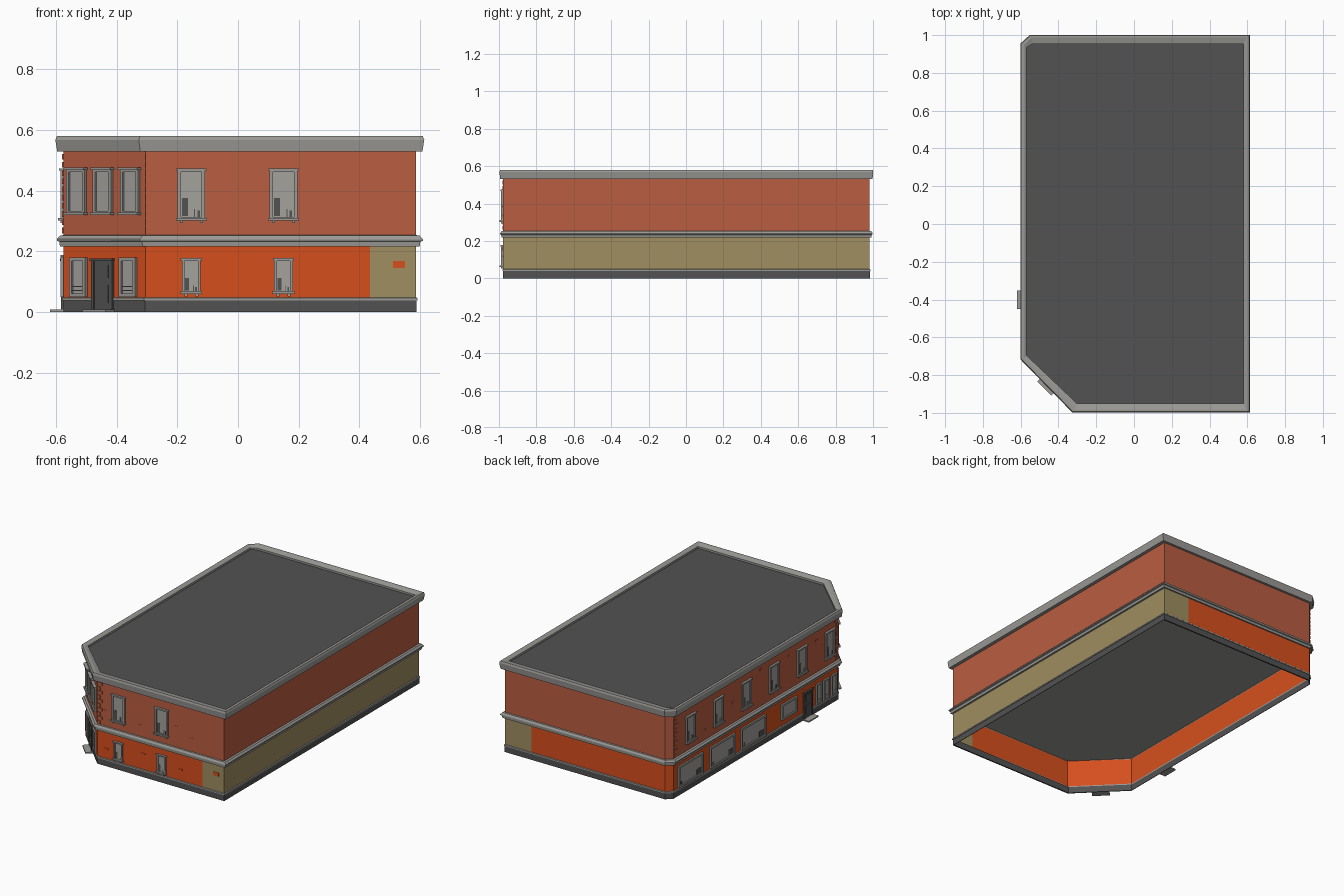
import bpy, bmesh, random
from mathutils import Matrix, Vector

if "Cube" in bpy.data.objects:
    bpy.data.objects.remove(bpy.data.objects["Cube"])

random.seed(4)


def material(name, r, g, b):
    lin = [((c / 255 + 0.055) / 1.055) ** 2.4 for c in (r, g, b)]
    m = bpy.data.materials.new(name)
    m.diffuse_color = (*lin, 1)
    m.use_nodes = True
    m.node_tree.nodes["Principled BSDF"].inputs["Base Color"].default_value = m.diffuse_color
    return m


BRICK = material("red brick", 186, 94, 65)
ORANGE = material("orange paint", 214, 79, 29)
TAN = material("tan plaster", 159, 142, 96)
STONE = material("grey stone", 155, 154, 150)
PANE = material("window pane", 163, 162, 156)
DARK = material("dark slate", 82, 82, 82)

# Footprint, counter-clockwise, with cut corners on the left
# (the two collinear points mark where orange changes to tan)
PLAN = [(-0.305, -0.978), (0.435, -0.978), (0.587, -0.978), (0.587, 0.982),
        (0.40, 0.982), (-0.54, 0.982), (-0.575, 0.947), (-0.575, -0.708)]


def ring(offset):
    """Footprint grown (or shrunk, mostly along y) by offset with mitred corners."""
    out, n = [], len(PLAN)
    ky = 0.72 if offset > 0 else 4
    for i in range(n):
        p0, p, p1 = (Vector(PLAN[(i + k) % n]) for k in (-1, 0, 1))
        a, b = (p - p0).normalized(), (p1 - p).normalized()
        na, nb = Vector((a.y, -a.x)), Vector((b.y, -b.x))
        d = (na + nb) * (offset / (1 + na.dot(nb)))
        slide = 0.4 * max(offset, 0) if i == 0 else 0
        out.append((p.x + d.x - slide, p.y + d.y * ky))
    return out


def finish(name, bm, mats):
    me = bpy.data.meshes.new(name)
    bm.to_mesh(me)
    bm.free()
    for m in mats:
        me.materials.append(m)
    ob = bpy.data.objects.new(name, me)
    bpy.context.collection.objects.link(ob)
    return ob


def loft(name, profile, mats, closed=True, rule=None):
    """Sweep an (offset, height) profile round the footprint."""
    bm = bmesh.new()
    rings = [[bm.verts.new((x, y, z)) for x, y in ring(o)] for o, z in profile]
    n = len(PLAN)
    for k in range(len(rings) if closed else len(rings) - 1):
        lo, hi = rings[k], rings[(k + 1) % len(rings)]
        for i in range(n):
            j = (i + 1) % n
            f = bm.faces.new((lo[i], lo[j], hi[j], hi[i]))
            if rule:
                f.material_index = rule(f.calc_center_median())
    return finish(name, bm, mats)


def slab(name, offset, z, mat, down=False):
    bm = bmesh.new()
    f = bm.faces.new([bm.verts.new((x, y, z)) for x, y in ring(offset)])
    if down:
        f.normal_flip()
    return finish(name, bm, [mat])


# Shell of the building
loft("base", [(0.001, 0), (0.001, 0.04), (-0.002, 0.04), (-0.002, 0)], [DARK])
loft("base_trim", [(0.005, 0.038), (0.005, 0.046), (0, 0.049), (0, 0.038)], [STONE])
loft("lower_walls", [(0, 0.04), (0, 0.225)], [ORANGE, TAN], False,
     lambda c: 1 if c.x > 0.44 else 0)
loft("middle_cornice", [(0, 0.217), (0.012, 0.217), (0.014, 0.232), (0.022, 0.235),
                        (0.022, 0.241), (0.012, 0.252), (0, 0.254)], [STONE])
loft("upper_walls", [(0, 0.23), (0, 0.54)], [BRICK], False)
loft("roof_cornice", [(-0.004, 0.53), (0.021, 0.53), (0.027, 0.568), (0.022, 0.58),
                      (0.006, 0.58), (-0.007, 0.572), (-0.007, 0.55)], [STONE])
slab("roof", 0.0, 0.56, DARK)
slab("ground_floor_ceiling", 0, 0.222, STONE, True)

# Wall frames: origin, direction along the wall, direction outward
FRONT = ((0, -0.978), (1, 0), (0, -1))
CORNER = ((-0.44, -0.843), (0.7071, -0.7071), (-0.7071, -0.7071))
LEFT = ((-0.575, 0), (0, -1), (-1, 0))
MATS = [STONE, PANE, DARK, BRICK, ORANGE, TAN]


def boxes(name, wall, items):
    """Boxes (u0, u1, z0, z1, depth, material index) standing on a wall."""
    (ox, oy), t, n = wall
    bm = bmesh.new()
    for u0, u1, z0, z1, d, mi in items:
        frame = Matrix(((t[0], n[0], 0, ox), (t[1], n[1], 0, oy), (0, 0, 1, 0), (0, 0, 0, 1)))
        m = frame @ Matrix.Translation(((u0 + u1) / 2, d / 2 + 0.0004, (z0 + z1) / 2)) \
            @ Matrix.Diagonal((u1 - u0, d, z1 - z0, 1))
        vs = bmesh.ops.create_cube(bm, size=1, matrix=m)["verts"]
        for f in {f for v in vs for f in v.link_faces}:
            f.material_index = mi
    bmesh.ops.recalc_face_normals(bm, faces=bm.faces)
    return finish(name, bm, MATS)


def window(name, wall, u, w, z0, z1, bars=(), sill=True, deep=0.01):
    h, t = w / 2, min(0.012, w * 0.15)
    it = [(u - h + t, u + h - t, z0 + t, z1 - t, 0.003, 1),
          (u - h, u - h + t, z0, z1, deep, 0), (u + h - t, u + h, z0, z1, deep, 0),
          (u - h, u + h, z1 - t, z1, deep, 0), (u - h, u + h, z0, z0 + t, deep, 0)]
    if sill:
        it += [(u - h - 0.004, u + h + 0.004, z1 - 0.007, z1, 0.014, 0),
               (u - h - 0.005, u + h + 0.005, z0, z0 + 0.009, 0.018, 0),
               (u - h + 0.008, u - h + 0.018, z0 - 0.008, z0, 0.01, 0),
               (u + h - 0.018, u + h - 0.008, z0 - 0.008, z0, 0.01, 0)]
        # dark shapes behind the glass
        x0, x1, b = u - h + t, u + h - t, z0 + t
        s, q = x1 - x0, (z1 - z0)
        it += [(x0 + s * 0.04, x0 + s * 0.34, b + q * 0.02, b + q * 0.36, 0.004, 2),
               (x0 + s * 0.64, x0 + s * 0.69, b, b + q * 0.15, 0.004, 2),
               (x0 + s * 0.80, x0 + s * 0.92, b, b + q * 0.12, 0.004, 2)]
    for z in bars:
        it.append((u - h, u + h, z, z + 0.003, 0.007, 0))
    boxes(name, wall, it)


def door(name, wall, u, w):
    h = w / 2
    boxes(name, wall, [
        (u - h, u + h, 0.009, 0.175, 0.005, 2),
        (u - h, u - h + 0.012, 0.009, 0.175, 0.008, 2), (u + h - 0.012, u + h, 0.009, 0.175, 0.008, 2),
        (u - h - 0.004, u + h + 0.004, 0.168, 0.176, 0.012, 2),
        (u - h + 0.02, u + h - 0.02, 0.112, 0.155, 0.007, 2),
        (u - h + 0.02, u + h - 0.02, 0.03, 0.09, 0.007, 2)])
    boxes(name + "_step", wall, [(u - h - 0.004, u + h + 0.004, 0, 0.008, 0.044, 0)])


# Front windows
for u in (-0.154, 0.15):
    window("front_upper_window", FRONT, u, 0.092, 0.302, 0.474)
    window("front_lower_window", FRONT, u, 0.062, 0.06, 0.178)

# Cut-corner windows and entrance
for u in (-0.126, -0.003, 0.124):
    window("corner_upper_window", CORNER, u, 0.085, 0.322, 0.474, sill=False)
    boxes("corner_window_ledge", CORNER, [(u - 0.047, u + 0.047, 0.32, 0.328, 0.018, 0),
                                          (u - 0.047, u + 0.047, 0.468, 0.476, 0.018, 0)])
for u in (-0.118, 0.114):
    window("corner_lower_window", CORNER, u, 0.076, 0.05, 0.18, (0.07, 0.083), False)
door("corner_door", CORNER, -0.005, 0.098)

# Left side windows, shop fronts and side door (u runs towards the front)
for k in range(6):
    window("left_upper_window", LEFT, -0.78 + 0.28 * k, 0.092, 0.302, 0.474)
for y in (0.78, 0.46, 0.15):
    window("shop_window", LEFT, -y, 0.25, 0.052, 0.188, sill=False)
    boxes("shop_display", LEFT, [(-y + 0.06, -y + 0.105, 0.066, 0.1, 0.005, 2),
                                 (-y - 0.10, -y - 0.085, 0.066, 0.085, 0.005, 2)])
window("left_small_window", LEFT, 0.21, 0.16, 0.085, 0.185, sill=False)
door("side_door", LEFT, 0.40, 0.09)
for u in (0.51, 0.585, 0.66):
    window("left_narrow_window", LEFT, u, 0.058, 0.05, 0.18, (0.075,), False)

# Corner quoins in brick, alternating long and short
for nm, wall, u, s in (("front", FRONT, -0.305, 1), ("left", LEFT, 0.708, -1),
                       ("back_left", LEFT, -0.947, 1)):
    rows = []
    for k in range(0, 10):
        e = u + s * (0.035 if k % 2 else 0.022)
        rows.append((min(u, e), max(u, e), 0.26 + k * 0.027, 0.279 + k * 0.027, 0.004, 3))
    boxes(nm + "_quoins", wall, rows)

# Loose raised bricks on both floors and the bare patch on the plaster
for nm, wall, spots in (("front", FRONT, (-0.25, 0.0, 0.25, 0.36)),
                        ("left", LEFT, (-0.63, -0.35, -0.07, 0.21, 0.49))):
    boxes(nm + "_raised_bricks", wall,
          [(u - 0.013, u + 0.013, z, z + 0.009, 0.002, 3)
           for u in spots for z in [random.uniform(0.3, 0.5)]])
boxes("front_painted_bricks", FRONT,
      [(u - 0.013, u + 0.013, z, z + 0.009, 0.002, 4)
       for u in (-0.24, 0.02, 0.28) for z in [random.uniform(0.08, 0.2)]])
boxes("bare_brick_patch", FRONT, [(0.511, 0.55, 0.146, 0.169, 0.002, 4)])
